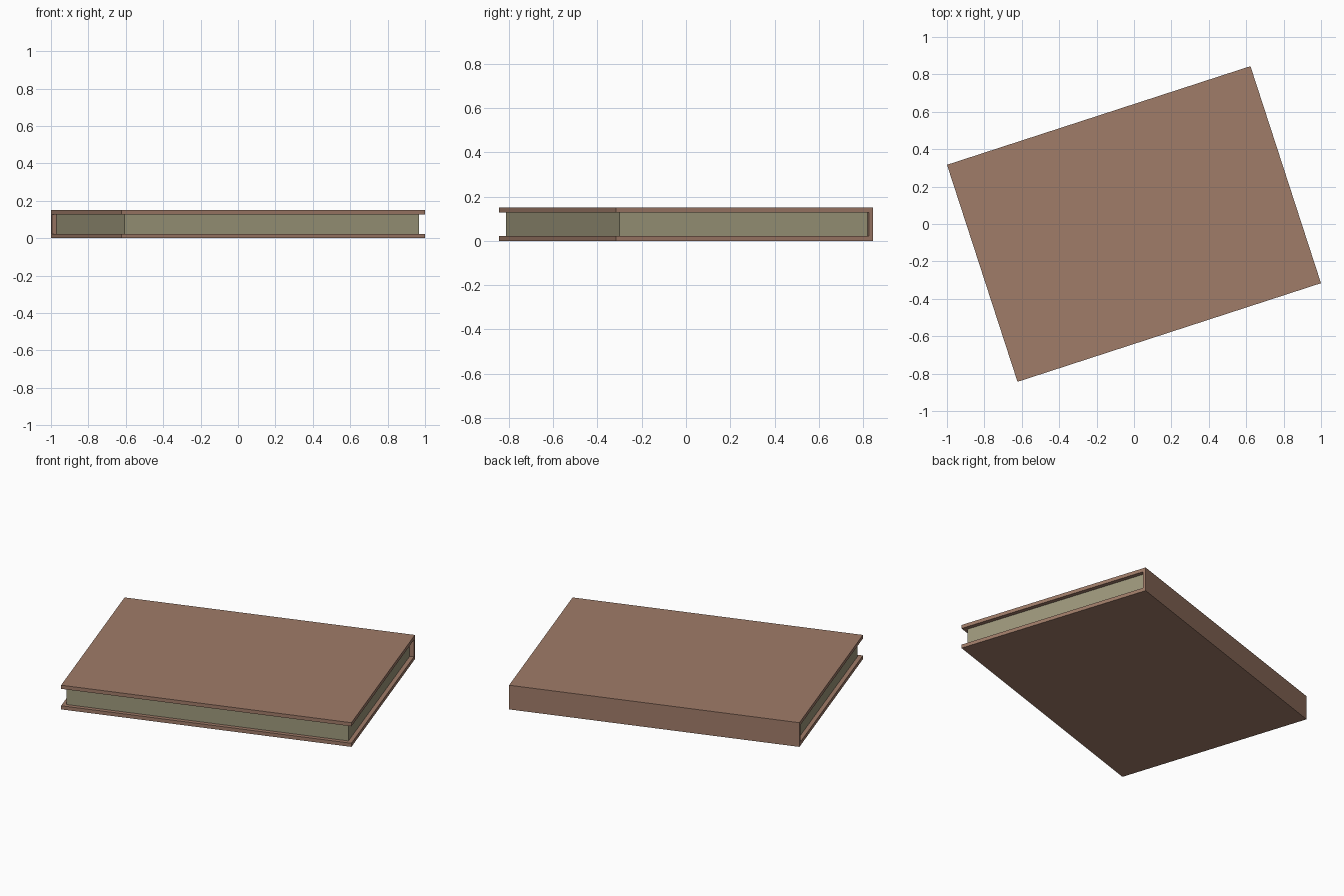
import bpy, bmesh, math
from mathutils import Matrix

if "Cube" in bpy.data.objects:
    bpy.data.objects.remove(bpy.data.objects["Cube"])

LENGTH, DEPTH, HEIGHT = 1.706, 1.22, 0.15   # closed book, spine along the back
BOARD, SPINE, INSET = 0.0225, 0.018, 0.025  # cover thickness, spine thickness, page inset
TURN = Matrix.Rotation(math.radians(18), 4, 'Z')


def material(name, color):
    mat = bpy.data.materials.new(name)
    mat.diffuse_color = (*color, 1)
    mat.use_nodes = True
    mat.node_tree.nodes["Principled BSDF"].inputs["Base Color"].default_value = mat.diffuse_color
    return mat


def extrude_profile(name, profile, half_length, mat):
    """Extrude a (y, z) profile along the book's length, then turn it."""
    bm = bmesh.new()
    face = bm.faces.new([bm.verts.new((-half_length, y, z)) for y, z in profile])
    result = bmesh.ops.extrude_face_region(bm, geom=[face])
    verts = [g for g in result["geom"] if isinstance(g, bmesh.types.BMVert)]
    bmesh.ops.translate(bm, verts=verts, vec=(2 * half_length, 0, 0))
    bmesh.ops.recalc_face_normals(bm, faces=bm.faces)
    bm.transform(TURN)
    mesh = bpy.data.meshes.new(name)
    bm.to_mesh(mesh)
    bm.free()
    mesh.materials.append(mat)
    obj = bpy.data.objects.new(name, mesh)
    bpy.context.collection.objects.link(obj)
    return obj


leather = material("brown_cover", (0.35, 0.20, 0.14))
paper = material("aged_paper", (0.34, 0.315, 0.20))

front, back = -DEPTH / 2, DEPTH / 2
inner = back - SPINE
low, high = BOARD, HEIGHT - BOARD

# Cover: two boards joined by the spine in one C-shaped section
extrude_profile("cover", [(front, 0), (back, 0), (back, HEIGHT), (front, HEIGHT),
                          (front, high), (inner, high), (inner, low), (front, low)],
                LENGTH / 2, leather)

# Page block, set in on the three open sides
extrude_profile("pages", [(front + INSET, low), (inner, low),
                          (inner, high), (front + INSET, high)],
                LENGTH / 2 - INSET, paper)
